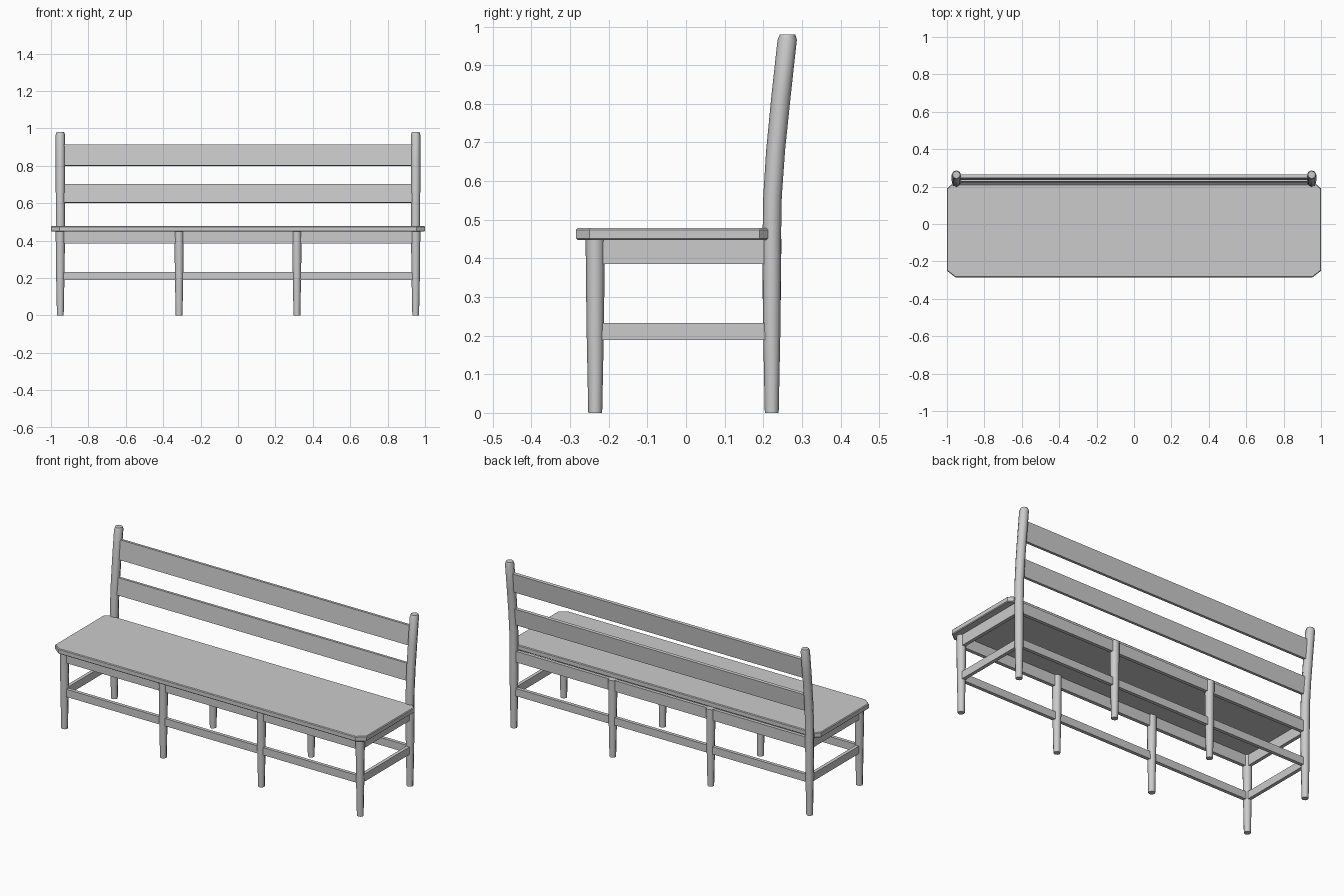
import bpy, bmesh
from math import sin, cos, pi, atan2

if "Cube" in bpy.data.objects:
    bpy.data.objects.remove(bpy.data.objects["Cube"])


def finish(name, bm, smooth=False):
    bmesh.ops.recalc_face_normals(bm, faces=bm.faces[:])
    me = bpy.data.meshes.new(name)
    bm.to_mesh(me)
    bm.free()
    ob = bpy.data.objects.new(name, me)
    bpy.context.collection.objects.link(ob)
    if smooth:
        bpy.ops.object.select_all(action='DESELECT')
        ob.select_set(True)
        bpy.context.view_layer.objects.active = ob
        bpy.ops.object.shade_smooth_by_angle(angle=pi / 3.5)
    return ob


def turned(name, x, stations, sides=8):
    """Loft round sections; stations are (z, y, radius)."""
    bm = bmesh.new()
    rings = [[bm.verts.new((x + r * cos(2 * pi * i / sides),
                            y + r * sin(2 * pi * i / sides), z))
              for i in range(sides)] for z, y, r in stations]
    for a, b in zip(rings, rings[1:]):
        for i in range(sides):
            j = (i + 1) % sides
            bm.faces.new((a[i], a[j], b[j], b[i]))
    bm.faces.new(rings[0])
    bm.faces.new(rings[-1])
    return finish(name, bm, True)


def board(name, center, size, tilt=0.0):
    bm = bmesh.new()
    bmesh.ops.create_cube(bm, size=1)
    bmesh.ops.scale(bm, vec=size, verts=bm.verts)
    ob = finish(name, bm)
    ob.location = center
    ob.rotation_euler.x = tilt
    return ob


# Seat: plank with clipped corners and slightly eased edges
outline = [(-0.955, -0.285), (0.955, -0.285), (1, -0.25), (1, 0.19),
           (0.975, 0.212), (-0.975, 0.212), (-1, 0.19), (-1, -0.25)]
bm = bmesh.new()
base = bm.faces.new([bm.verts.new((x, y, 0.448)) for x, y in outline])
ext = bmesh.ops.extrude_face_region(bm, geom=[base])
bmesh.ops.translate(bm, vec=(0, 0, 0.03),
                    verts=[v for v in ext['geom'] if isinstance(v, bmesh.types.BMVert)])
seat = finish("seat", bm)
bevel = seat.modifiers.new("eased_edges", 'BEVEL')
bevel.width = 0.004
bevel.segments = 1
bevel.limit_method = 'ANGLE'
bevel.angle_limit = pi / 3

# Legs and back posts
FRONT, BACK, END = -0.235, 0.222, 0.95
for x in (-END, -0.315, 0.315, END):
    turned("front_leg", x, [(0, FRONT, 0.018), (0.22, FRONT, 0.0225), (0.45, FRONT, 0.025)])
for x in (-0.315, 0.315):
    turned("back_leg", x, [(0, BACK, 0.018), (0.22, BACK, 0.0225), (0.45, BACK, 0.025)])
for x in (-END, END):
    turned("back_post", x, [(0, BACK, 0.018), (0.22, BACK, 0.0225), (0.45, BACK, 0.024),
                            (0.56, 0.224, 0.024), (0.68, 0.232, 0.0245), (0.82, 0.246, 0.025),
                            (0.966, 0.262, 0.025), (0.98, 0.263, 0.020)])

# Aprons and stretchers
mid, depth = (FRONT + BACK) / 2, BACK - FRONT
for part, z, h in (("apron", 0.417, 0.064), ("stretcher", 0.211, 0.044)):
    for side, y in (("front", FRONT), ("back", BACK)):
        board(f"{side}_{part}", (0, y, z), (2 * END, 0.02, h))
    for x in (-END, END):
        board(f"side_{part}", (x, mid, z), (0.02, depth, h))

# Back slats, leaning with the posts
lean = -atan2(0.1, 1)
board("lower_slat", (0, 0.231, 0.652), (2 * END, 0.018, 0.098), lean)
board("upper_slat", (0, 0.25, 0.857), (2 * END, 0.018, 0.112), lean)
